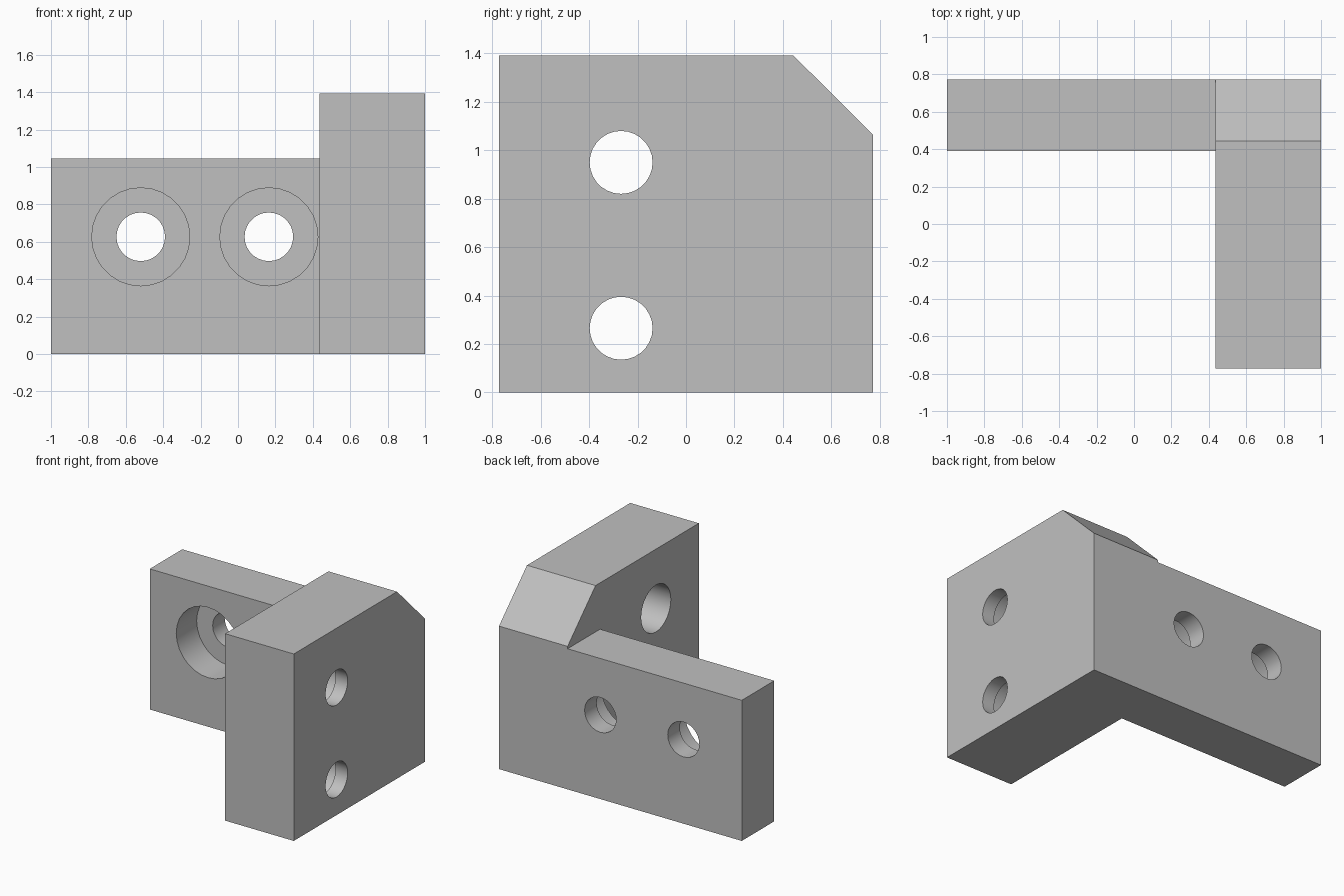
import bpy
import bmesh
from math import cos, sin, tau, radians
from mathutils import Matrix

old = bpy.data.objects.get("Cube")
if old:
    bpy.data.objects.remove(old, do_unlink=True)

GREY = (0.53, 0.53, 0.53, 1)
grey = bpy.data.materials.new("plain grey")
grey.use_nodes = True
grey.diffuse_color = GREY
grey.node_tree.nodes["Principled BSDF"].inputs["Base Color"].default_value = GREY

SIDES = 28
INNER_X, BACK_Y, PLATE_Y = 0.435, 0.772, 0.39


def add_object(name, bm):
    bmesh.ops.recalc_face_normals(bm, faces=bm.faces)
    mesh = bpy.data.meshes.new(name)
    bm.to_mesh(mesh)
    bm.free()
    mesh.materials.append(grey)
    obj = bpy.data.objects.new(name, mesh)
    bpy.context.collection.objects.link(obj)
    return obj


def extruded_profile(name, points, x0, x1):
    """Extrude a (y, z) outline along x."""
    bm = bmesh.new()
    face = bm.faces.new([bm.verts.new((x0, y, z)) for y, z in points])
    grown = bmesh.ops.extrude_face_region(bm, geom=[face])["geom"]
    verts = [v for v in grown if isinstance(v, bmesh.types.BMVert)]
    bmesh.ops.translate(bm, verts=verts, vec=(x1 - x0, 0, 0))
    return add_object(name, bm)


def stepped_cutter(name, steps, matrix):
    """Solid of stacked rings given as (radius, height) along local z."""
    bm = bmesh.new()
    rings = [[bm.verts.new((r * cos(tau * i / SIDES), r * sin(tau * i / SIDES), h))
              for i in range(SIDES)] for r, h in steps]
    for low, high in zip(rings, rings[1:]):
        for i in range(SIDES):
            j = (i + 1) % SIDES
            bm.faces.new((low[i], low[j], high[j], high[i]))
    bm.faces.new(rings[0])
    bm.faces.new(rings[-1])
    bm.transform(matrix)
    obj = add_object(name, bm)
    obj.hide_render = True
    obj.hide_set(True)
    return obj


def boolean(target, other, operation):
    mod = target.modifiers.new(other.name, "BOOLEAN")
    mod.operation = operation
    mod.solver = "EXACT"
    mod.object = other


# Tall block with a chamfered upper back corner
bracket = extruded_profile("bracket", [
    (-BACK_Y, 0), (BACK_Y, 0), (BACK_Y, 1.065), (0.443, 1.392), (-BACK_Y, 1.392)],
    INNER_X, 1)

# Lower back plate, running into the block so the two join as one body
plate = extruded_profile("back_plate", [
    (PLATE_Y, 0), (BACK_Y, 0), (BACK_Y, 1.047), (PLATE_Y, 1.047)], -1, 0.7)
boolean(bracket, plate, "UNION")
cutters = [plate]

# Counterbored holes through the plate, wide end at the front
turn_y = Matrix.Rotation(radians(-90), 4, "X")
floor_y = PLATE_Y + 0.24
for i, x in enumerate((-0.52, 0.165)):
    steps = [(0.262, 0.2), (0.262, floor_y), (0.13, floor_y), (0.13, 1)]
    place = Matrix.Translation((x, 0, 0.627)) @ turn_y
    cutters.append(stepped_cutter(f"plate_hole_cutter_{i + 1}", steps, place))

# Counterbored holes through the block, wide end on the inner face
turn_x = Matrix.Rotation(radians(90), 4, "Y")
for i, z in enumerate((0.265, 0.95)):
    steps = [(0.175, 0.3), (0.175, 0.9), (0.13, 0.9), (0.13, 1.2)]
    place = Matrix.Translation((0, -0.268, z)) @ turn_x
    cutters.append(stepped_cutter(f"block_hole_cutter_{i + 1}", steps, place))

for cutter in cutters[1:]:
    boolean(bracket, cutter, "DIFFERENCE")

# Bake the cuts, remove the helpers and smooth the bores
bpy.ops.object.select_all(action="DESELECT")
bpy.context.view_layer.objects.active = bracket
bracket.select_set(True)
for mod in list(bracket.modifiers):
    bpy.ops.object.modifier_apply(modifier=mod.name)
for cutter in cutters:
    bpy.data.objects.remove(cutter, do_unlink=True)
bpy.ops.object.shade_smooth_by_angle(angle=radians(30))
